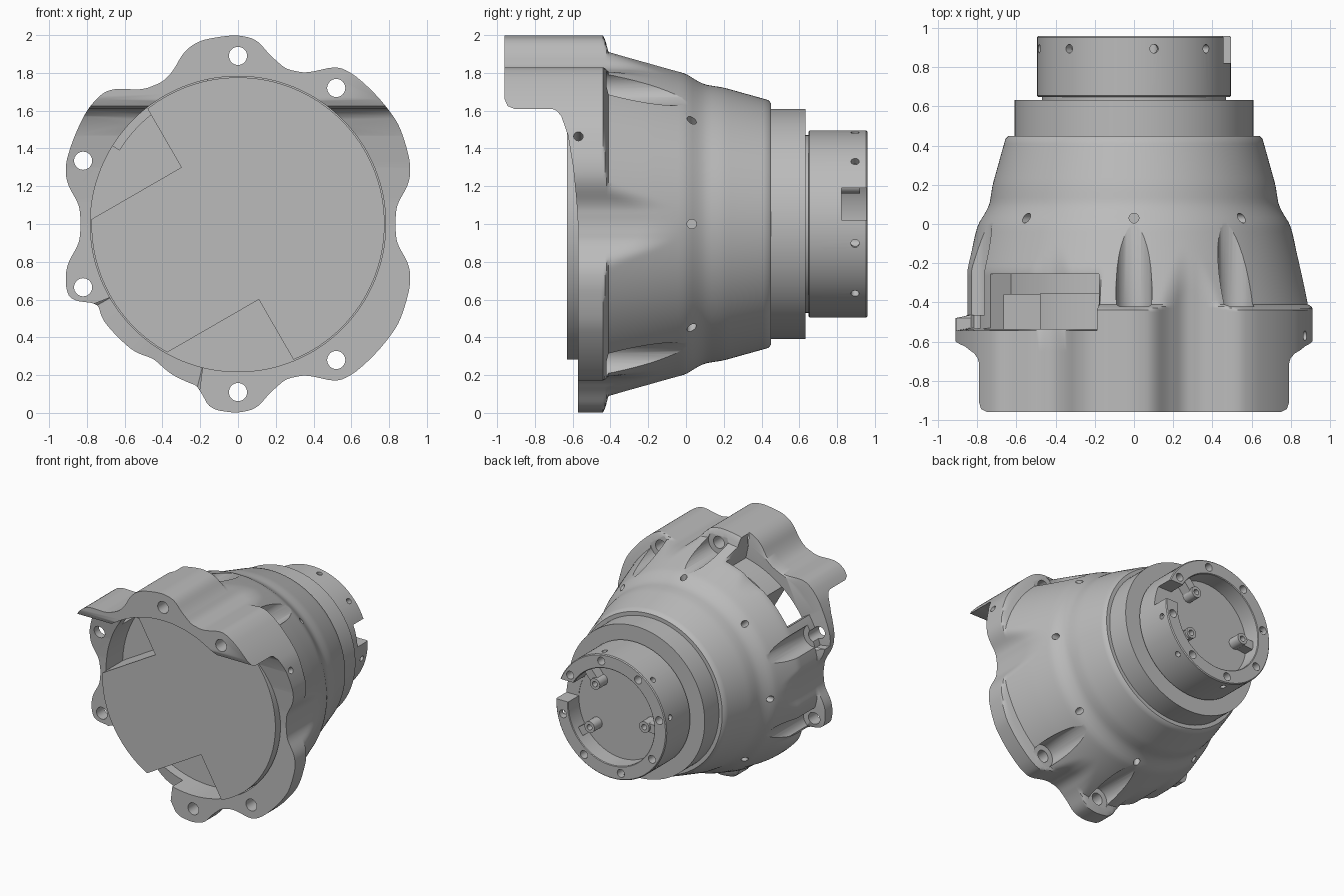
import bpy, bmesh
from math import radians, sin, cos, atan2
from mathutils import Matrix, Vector

if "Cube" in bpy.data.objects:
    bpy.data.objects.remove(bpy.data.objects["Cube"])

grey = bpy.data.materials.new("machined grey")
grey.use_nodes = True
grey.diffuse_color = (0.5, 0.5, 0.5, 1)
grey.node_tree.nodes["Principled BSDF"].inputs["Base Color"].default_value = (0.5, 0.5, 0.5, 1)


# ---- helpers: every part is arranged around an axis along y at z = 1 ----
def polar(r, deg, y=0.0):
    return Vector((r * cos(radians(deg)), y, 1 + r * sin(radians(deg))))


def finish(bm, name):
    bmesh.ops.recalc_face_normals(bm, faces=bm.faces)
    mesh = bpy.data.meshes.new(name)
    bm.to_mesh(mesh)
    bm.free()
    mesh.materials.append(grey)
    obj = bpy.data.objects.new(name, mesh)
    bpy.context.collection.objects.link(obj)
    return obj


def loft(name, ys, radius, steps):
    """Capped skin through rings; radius(i, degrees) gives the section."""
    bm = bmesh.new()
    rings = [[bm.verts.new(polar(radius(i, 360 * k / steps), 360 * k / steps, y))
              for k in range(steps)] for i, y in enumerate(ys)]
    for a, b in zip(rings, rings[1:]):
        for k in range(steps):
            n = (k + 1) % steps
            bm.faces.new((a[k], a[n], b[n], b[k]))
    bm.faces.new(rings[0])
    bm.faces.new(rings[-1])
    return finish(bm, name)


def lathe(name, profile, steps=128):
    return loft(name, [p[1] for p in profile], lambda i, d: profile[i][0], steps)


def prism(name, points, offset):
    bm = bmesh.new()
    face = bm.faces.new([bm.verts.new(p) for p in points])
    new = bmesh.ops.extrude_face_region(bm, geom=[face])["geom"]
    bmesh.ops.translate(bm, verts=[v for v in new if isinstance(v, bmesh.types.BMVert)],
                        vec=offset)
    return finish(bm, name)


def rods(name, ends, r, steps=32):
    """One mesh holding a cylinder for each (start, end) pair."""
    bm = bmesh.new()
    for a, b in ends:
        d = b - a
        m = Matrix.Translation((a + b) / 2) @ d.to_track_quat('Z', 'Y').to_matrix().to_4x4()
        bmesh.ops.create_cone(bm, cap_ends=True, segments=steps, radius1=r, radius2=r,
                              depth=d.length, matrix=m)
    return finish(bm, name)


def cut(obj, cutter, operation='DIFFERENCE'):
    mod = obj.modifiers.new("cut", 'BOOLEAN')
    mod.operation, mod.solver, mod.object = operation, 'EXACT', cutter
    bpy.context.view_layer.objects.active = obj
    bpy.ops.object.modifier_apply(modifier=mod.name)
    bpy.data.objects.remove(cutter)


def smooth(obj, angle=32):
    bpy.ops.object.select_all(action='DESELECT')
    obj.select_set(True)
    bpy.context.view_layer.objects.active = obj
    bpy.ops.object.shade_smooth_by_angle(angle=radians(angle))


def lookup(table, x):
    if x <= table[0][0]:
        return table[0][1]
    for (a, p), (b, q) in zip(table, table[1:]):
        if x <= b:
            return p + (q - p) * (x - a) / (b - a)
    return table[-1][1]


# ---- lobed housing outline (degrees, radius) and its taper (y, radius) ----
right_side = [(0, .83), (7, .846), (14, .936), (19, .965), (32, 1), (53, 1), (58, .985),
              (61, .935), (66, .873), (73, .857), (80, .915), (84, .98), (90, 1)]
left_side = [(90, 1), (102, .99), (107, .96), (113, .878), (118, .85), (125, .868),
             (129, .916), (133, .98), (137, 1), (143, 1), (150, .985), (161, .965),
             (166, .936), (173, .846), (180, .83), (187, .846), (194, .936), (201, .975),
             (205, .97), (209, .85), (215, .877), (231, .87), (238, .84), (246, .87),
             (257, .885), (259, .95), (262, .99), (270, 1)]
taper = [(-.45, 1.05), (-.43, .98), (-.41, .915), (-.2, .855), (0, .795), (.06, .758),
         (.1, .738), (.2, .722), (.44, .655), (.45, .64)]


def raw_outline(deg):
    deg %= 360
    if 90 < deg < 270:
        return lookup(left_side, deg)
    return lookup(right_side, deg if deg <= 90 else 360 - deg)


outline = [sum(raw_outline(d + k) for k in (-2, -1, 0, 1, 2)) / 5 for d in range(360)]
ys = [-.96, -.8, -.65, -.545, -.53, -.5, -.48, -.465, -.45, -.44, -.43, -.42, -.41]
ys += [-.39 + .025 * k for k in range(34)] + [.45]


def housing_radius(i, deg):
    y, edge = ys[i], outline[round(deg) % 360]
    limit = lookup(taper, y)
    if 209 < deg < 257 and y < -.435:        # flange is missing here
        return .77
    if 101 < deg < 165 and y > -.535 or 165 <= deg < 209 and y > -.47:
        limit = min(limit, .865)             # thinner flange on this side
    if y < -.435 and limit > 1:
        return edge
    h = max(.03 - abs(edge - limit), 0) / .03
    return min(edge, limit) - h * h * .0075


housing = loft("housing", ys, housing_radius, 360)

# Front bore, and the hollow below the hood
cut(housing, lathe("bore", [(.782, -1.2), (.782, -.36)]))
side = [(-1.2, -.2), (-1.2, 1.66), (-.96, 1.66), (-.945, 1.625), (-.91, 1.61), (-.71, 1.61),
        (-.685, 1.6), (-.66, 1.57), (-.625, 1.47), (-.597, 1.3), (-.58, 1.13),
        (-.572, 1), (-.572, -.2)]
cut(housing, prism("front_hollow", [(-1.3, y, z) for y, z in side], (2.6, 0, 0)))

# Side window through the shell
arc = [polar(.74, d, -.535) for d in range(102, 149, 2)]
arc += [polar(1.2, d, -.535) for d in range(148, 101, -2)]
cut(housing, prism("window", arc, (0, .28, 0)))

# Bolt holes with open pockets behind them
bolts = [(0, .89), (0, -.89), (.52, .72), (.52, -.72), (-.82, .335), (-.82, -.335)]
pockets, holes = [], []
for x, z in bolts:
    seat = -.465 if x < -.5 else -.42
    pockets.append((Vector((x, seat, 1 + z)), Vector((x, .2, 1 + z))))
    holes.append((Vector((x, -1.1, 1 + z)), Vector((x, -.3, 1 + z))))
cut(housing, rods("pockets", pockets, .092))
cut(housing, rods("bolt_holes", holes, .048))

# Radial screw holes around the shoulder, and one in the flange
screws = [(polar(.7, d, .03), polar(.9, d, .03)) for d in range(0, 360, 45)]
screws.append((polar(.88, 28, -.57), polar(1.1, 28, -.57)))
cut(housing, rods("screw_holes", screws, .025, 20))
smooth(housing)

# ---- front cover disc with two square notches ----
cover = lathe("front_cover", [(.776, -.63), (.776, -.355)])
v = Vector((-.866, 0, -.5))
for corner, u in (((-.3, -.8, 1.3), Vector((-.5, 0, .866))),
                  ((.11, -.8, .6), Vector((.5, 0, -.866)))):
    c = Vector(corner)
    cut(cover, prism("notch", [c, c + u, c + u + v, c + v], (0, .8, 0)))
smooth(cover)

# ---- rear collar and hollow output ring ----
collar = lathe("rear_collar", [(.61, .42), (.61, .632), (.47, .632), (.47, .648), (.488, .648),
                               (.495, .655), (.495, .953), (.488, .96), (.39, .96),
                               (.385, .955), (.385, .82)])
cut(collar, prism("ring_slot", [(.3, .823, 1.02), (.6, .823, 1.02), (.6, .823, 1.19),
                                (.3, .823, 1.19)], (0, .3, 0)))
cut(collar, rods("face_holes", [(polar(.44, 33.5 + 45 * k, .87), polar(.44, 33.5 + 45 * k, 1.1))
                                for k in range(8)], .032, 20))
cut(collar, rods("rim_holes", [(polar(.45, a + 90 * k, .895), polar(.6, a + 90 * k, .895))
                               for a in (42, 78) for k in range(4)], .022, 20))
smooth(collar)

# Posts with a web to the ring wall
for n, deg in enumerate((50, -35, 185)):
    post = rods("post_%d" % (n + 1), [(polar(.27, deg, .81), polar(.27, deg, .92))], .045)
    t = Vector((-sin(radians(deg)), 0, cos(radians(deg)))) * .035
    a, b = polar(.27, deg, .812), polar(.4, deg, .812)
    cut(post, prism("web", [a - t, b - t, b + t, a + t], (0, .09, 0)), 'UNION')
    cut(post, rods("post_hole", [(polar(.27, deg, .86), polar(.27, deg, 1))], .022, 20))
    smooth(post)
